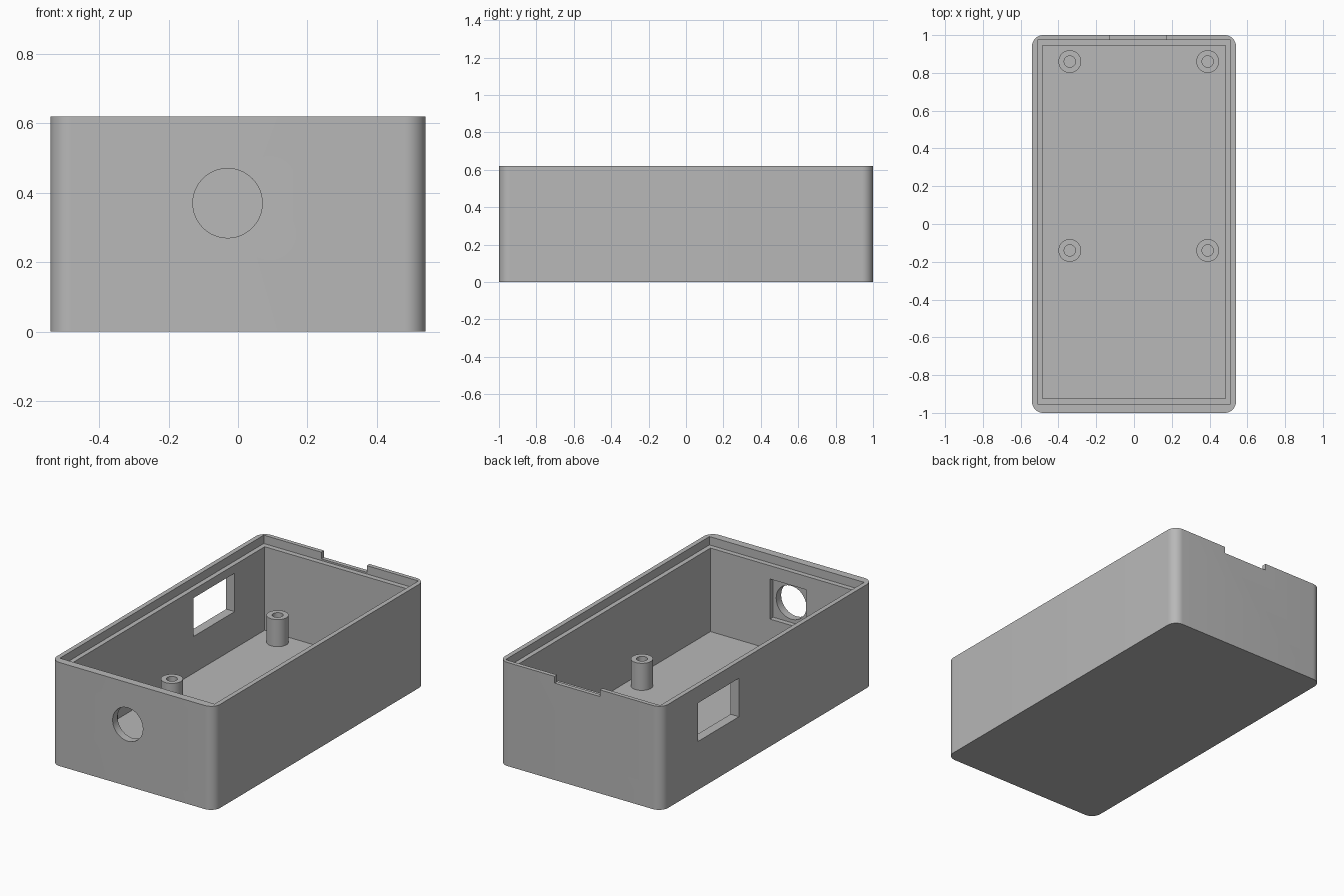
import bpy
import bmesh
from mathutils import Matrix, Vector

start = bpy.data.objects.get("Cube")
if start:
    bpy.data.objects.remove(start, do_unlink=True)

grey = bpy.data.materials.new("plain_grey")
grey.use_nodes = True
COLOUR = (0.48, 0.48, 0.48, 1)
grey.diffuse_color = COLOUR
grey.node_tree.nodes["Principled BSDF"].inputs["Base Color"].default_value = COLOUR


def make_object(name, bm):
    mesh = bpy.data.meshes.new(name)
    bm.to_mesh(mesh)
    bm.free()
    mesh.materials.append(grey)
    obj = bpy.data.objects.new(name, mesh)
    bpy.context.collection.objects.link(obj)
    return obj


def box(name, low, high, corner=0):
    """Box between two corners, with optional rounded upright edges."""
    low, high = Vector(low), Vector(high)
    bm = bmesh.new()
    size = Matrix.Diagonal((high - low).to_4d())
    size[3][3] = 1
    bmesh.ops.create_cube(bm, size=1, matrix=Matrix.Translation((low + high) / 2) @ size)
    if corner:
        upright = [e for e in bm.edges
                   if abs(e.verts[0].co.z - e.verts[1].co.z) > 0.1]
        bmesh.ops.bevel(bm, geom=upright, offset=corner, segments=10,
                        profile=0.5, affect='EDGES')
    return make_object(name, bm)


def cylinder(name, centre, radius, depth, axis='Z'):
    bm = bmesh.new()
    turn = Matrix.Rotation(1.5707963, 4, 'X') if axis == 'Y' else Matrix()
    bmesh.ops.create_cone(bm, cap_ends=True, segments=48, radius1=radius,
                          radius2=radius, depth=depth,
                          matrix=Matrix.Translation(centre) @ turn)
    return make_object(name, bm)


def select_only(obj):
    bpy.ops.object.select_all(action='DESELECT')
    obj.select_set(True)
    bpy.context.view_layer.objects.active = obj


def cut(obj, cutter):
    """Subtract the cutter from the object, then remove the cutter."""
    select_only(obj)
    mod = obj.modifiers.new("cut", 'BOOLEAN')
    mod.operation = 'DIFFERENCE'
    mod.solver = 'EXACT'
    mod.object = cutter
    bpy.ops.object.modifier_apply(modifier=mod.name)
    bpy.data.objects.remove(cutter, do_unlink=True)


def smooth(obj):
    select_only(obj)
    bpy.ops.object.shade_smooth_by_angle(angle=0.52)


HEIGHT, FLOOR = 0.62, 0.07

# Outer case with rounded upright corners
case = box("case", (-0.54, -1, 0), (0.54, 1, HEIGHT), corner=0.06)

# Main cavity, and the stepped ledge for a lid
cut(case, box("cavity", (-0.484, -0.923, FLOOR), (0.484, 0.944, 1)))
cut(case, box("lid_ledge", (-0.512, -0.953, HEIGHT - 0.05), (0.512, 0.975, 1)))

# Notch in the back rim
cut(case, box("back_notch", (-0.13, 0.96, HEIGHT - 0.04), (0.17, 1.1, 1)))

# Window in the right wall
cut(case, box("side_window", (-0.6, 0.27, 0.29), (-0.45, 0.66, 0.52)))

# Square pocket inside the front wall, and the round port through it
cut(case, box("port_pocket", (-0.15, -0.953, 0.25), (0.09, -0.9, 0.49)))
cut(case, cylinder("front_port", (-0.03, -1, 0.37), 0.1, 0.3, 'Y'))
smooth(case)

# Four hollow standoffs
BOTTOM, TOP = FLOOR - 0.01, 0.232
for row, y in (("back", 0.86), ("middle", -0.14)):
    for side, x in (("right", -0.34), ("left", 0.39)):
        post = cylinder(f"{row}_{side}_standoff", (x, y, (BOTTOM + TOP) / 2),
                        0.06, TOP - BOTTOM)
        cut(post, cylinder("drill", (x, y, FLOOR + 0.2), 0.03, 0.4))
        smooth(post)
